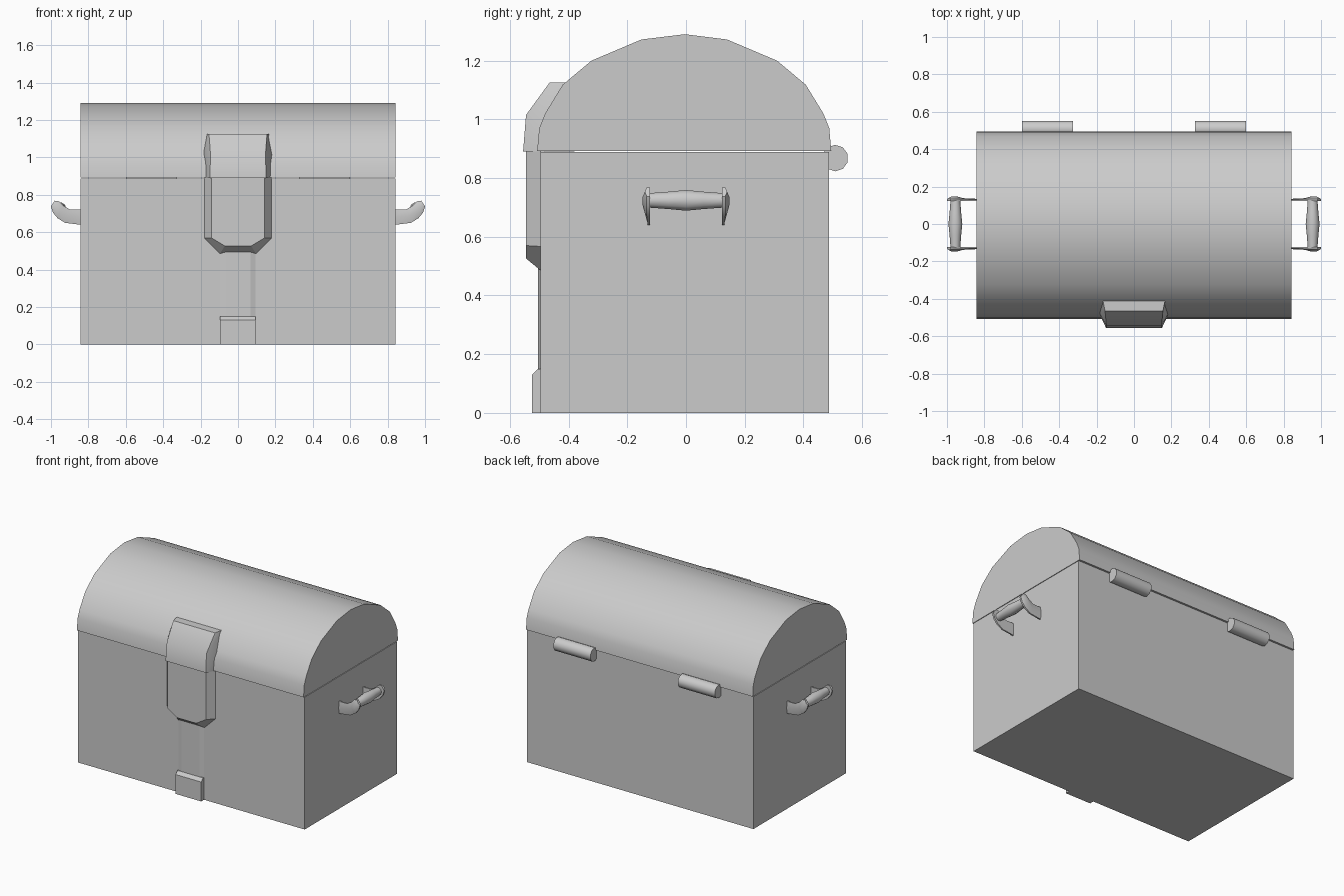
import bpy
import bmesh
import math

cube = bpy.data.objects.get("Cube")
if cube:
    bpy.data.objects.remove(cube, do_unlink=True)

GREY = (0.6, 0.6, 0.6, 1.0)
mat = bpy.data.materials.new("plain grey")
mat.use_nodes = True
mat.diffuse_color = GREY
mat.node_tree.nodes["Principled BSDF"].inputs["Base Color"].default_value = GREY


def loft(name, rings, angle=None):
    """Skin a stack of closed rings and cap both ends."""
    bm = bmesh.new()
    rows = [[bm.verts.new(p) for p in ring] for ring in rings]
    n = len(rows[0])
    for a, b in zip(rows, rows[1:]):
        for i in range(n):
            j = (i + 1) % n
            bm.faces.new((a[i], a[j], b[j], b[i]))
    bm.faces.new(rows[0])
    bm.faces.new(rows[-1])
    bmesh.ops.recalc_face_normals(bm, faces=bm.faces)
    mesh = bpy.data.meshes.new(name)
    bm.to_mesh(mesh)
    bm.free()
    mesh.materials.append(mat)
    obj = bpy.data.objects.new(name, mesh)
    bpy.context.collection.objects.link(obj)
    if angle:
        bpy.ops.object.select_all(action="DESELECT")
        obj.select_set(True)
        bpy.context.view_layer.objects.active = obj
        bpy.ops.object.shade_smooth_by_angle(angle=math.radians(angle))
    return obj


def extrude_x(name, profile, x0, x1, angle=None):
    return loft(name, [[(x, y, z) for y, z in profile] for x in (x0, x1)], angle)


def box_profile(y0, y1, z0, z1):
    return [(y0, z0), (y1, z0), (y1, z1), (y0, z1)]


# Chest body and domed lid
W = 0.842
extrude_x("chest_body", box_profile(-0.495, 0.487, 0, 0.888), -W, W)
half = [(0.502, 0.892), (0.495, 0.97), (0.475, 1.02), (0.415, 1.118),
        (0.317, 1.2), (0.147, 1.272)]
dome = ([(-y - 0.005, z) for y, z in half] + [(-0.004, 1.29)]
        + [(y - 0.007, z) for y, z in reversed(half)])
extrude_x("lid", dome, -W, W, 35)

# Hasp cover on the lid: height, side x, back y, front x, front y
rows = [(0.89, 0.18, -0.49, 0.15, -0.555),
        (1.015, 0.188, -0.47, 0.147, -0.545),
        (1.125, 0.168, -0.40, 0.155, -0.465)]
loft("hasp_cover", [[(-sx, -0.38, z), (-sx, by, z), (-fx, fy, z),
                     (fx, fy, z), (sx, by, z), (sx, -0.38, z)]
                    for z, sx, by, fx, fy in rows], 40)


# Bevelled lock plate below it
def plate(side, corner, shoulder, low, y):
    right = [(corner, y, low), (side, y, shoulder), (side, y, 0.892)]
    return [(-x, v, z) for x, v, z in reversed(right)] + right


loft("lock_plate", [plate(0.18, 0.097, 0.567, 0.485, -0.48),
                    plate(0.18, 0.097, 0.567, 0.485, -0.495),
                    plate(0.143, 0.07, 0.57, 0.526, -0.545)])

# Flat strap running down to a small foot
loft("strap", [[(-w, y, 0.05), (w, y, 0.05), (w, y, 0.53), (-w, y, 0.53)]
               for w, y in ((0.095, -0.49), (0.093, -0.496), (0.068, -0.505))])
extrude_x("strap_foot", [(-0.48, 0), (-0.525, 0), (-0.525, 0.13),
                         (-0.505, 0.15), (-0.48, 0.15)], -0.096, 0.094)

# Hinge barrels on the back
barrel = [(0.508 + 0.045 * math.cos(a), 0.868 + 0.045 * math.sin(a))
          for a in (math.tau * (i + 0.5) / 10 for i in range(10))]
for side, s in (("right", -1), ("left", 1)):
    extrude_x(side + "_hinge", barrel, s * 0.325, s * 0.6, 40)

# Side handles: curved brackets with a domed outer face, and a swelling grip
# Bracket stations: lower x, z, upper x, z, rim y, dome y
stations = [(0.83, 0.638, 0.83, 0.722, 0.13, 0.134),
            (0.925, 0.65, 0.9, 0.722, 0.132, 0.138),
            (0.965, 0.675, 0.935, 0.742, 0.134, 0.148),
            (0.99, 0.705, 0.958, 0.765, 0.134, 0.148),
            (1.0, 0.738, 0.98, 0.768, 0.134, 0.14)]
grip = [(-0.125, 0.026), (-0.06, 0.031), (0, 0.037), (0.06, 0.031), (0.125, 0.026)]
for side, s in (("right", -1), ("left", 1)):
    for end, e in (("front", -1), ("back", 1)):
        loft(f"{side}_{end}_handle_bracket",
             [[(s * lx, e * 0.122, lz), (s * lx, e * rim, lz),
               (s * (lx + ux) / 2, e * top, (lz + uz) / 2),
               (s * ux, e * rim, uz), (s * ux, e * 0.122, uz)]
              for lx, lz, ux, uz, rim, top in stations], 50)
    loft(side + "_handle_grip",
         [[(s * 0.955 + r * math.cos(math.tau * i / 10), y,
            0.724 + r * math.sin(math.tau * i / 10)) for i in range(10)]
          for y, r in grip], 45)
